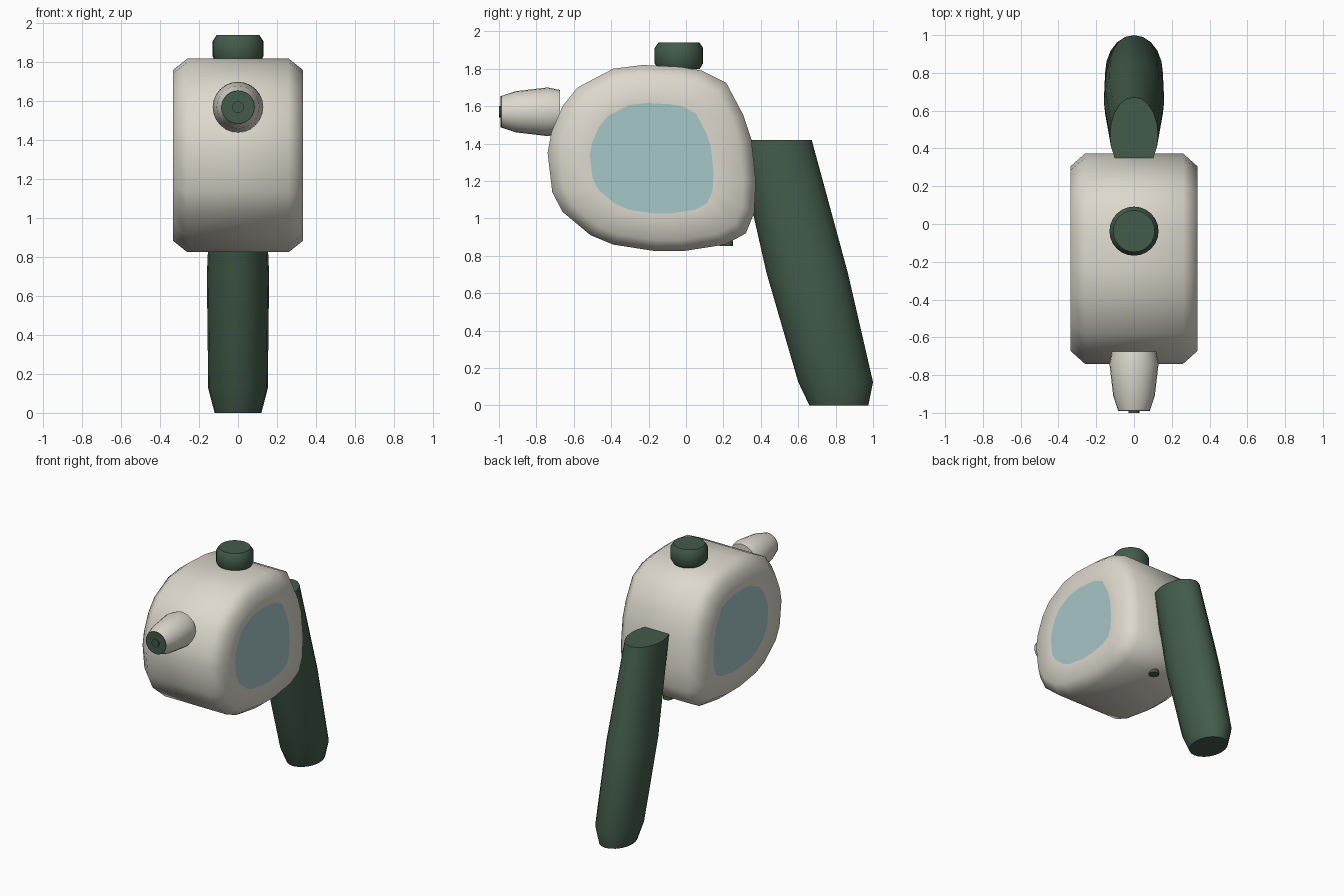
import bpy, bmesh, math
from mathutils import Vector, Matrix

if "Cube" in bpy.data.objects:
    bpy.data.objects.remove(bpy.data.objects["Cube"])


def material(name, rgb):
    m = bpy.data.materials.new(name)
    m.diffuse_color = (*rgb, 1.0)
    m.use_nodes = True
    m.node_tree.nodes["Principled BSDF"].inputs["Base Color"].default_value = m.diffuse_color
    return m


CREAM = material("cream", (0.72, 0.69, 0.61))
GREEN = material("dark green", (0.055, 0.105, 0.070))
TEAL = material("pale teal", (0.38, 0.57, 0.58))


def loft(name, rings, mats, angle=40, band_mat=None):
    """Skin a list of equal-length point rings and cap both ends."""
    bm = bmesh.new()
    loops = [[bm.verts.new(p) for p in r] for r in rings]
    n = len(loops[0])
    for a, b in zip(loops, loops[1:]):
        for i in range(n):
            j = (i + 1) % n
            bm.faces.new((a[i], a[j], b[j], b[i]))
    for cap in (loops[0], loops[-1]):
        f = bm.faces.new(cap)
        f.material_index = len(mats) - 1      # caps take the last material
    bmesh.ops.recalc_face_normals(bm, faces=bm.faces)
    me = bpy.data.meshes.new(name)
    bm.to_mesh(me)
    bm.free()
    for m in mats:
        me.materials.append(m)
    ob = bpy.data.objects.new(name, me)
    bpy.context.collection.objects.link(ob)
    bpy.ops.object.select_all(action='DESELECT')
    bpy.context.view_layer.objects.active = ob
    ob.select_set(True)
    bpy.ops.object.shade_smooth_by_angle(angle=math.radians(angle))
    return ob


def turned(name, profile, origin, axis, mat, n=24):
    """Round part from (radius, distance along axis) pairs."""
    rot = Vector(axis).to_track_quat('Z', 'Y').to_matrix().to_4x4()
    mx = Matrix.Translation(origin) @ rot
    rings = [[mx @ Vector((r * math.cos(2 * math.pi * i / n),
                           r * math.sin(2 * math.pi * i / n), d)) for i in range(n)]
             for r, d in profile]
    return loft(name, rings, [mat])


# Body: side profile (y, z) swept across x, chamfered, with an inset side window
outline = [(-.23, 1.82), (-.39, 1.80), (-.58, 1.70), (-.66, 1.60), (-.72, 1.46),
           (-.74, 1.35), (-.715, 1.14), (-.66, 1.035), (-.51, .91), (-.39, .86),
           (-.165, .825), (-.015, .825), (.21, .86), (.32, .92), (.365, 1.03),
           (.373, 1.20), (.35, 1.42), (.305, 1.555), (.215, 1.725), (.085, 1.79),
           (-.03, 1.81)]
CY, CZ = -.183, 1.32


def section(x, k):
    return [(x, CY + (y - CY) * k, CZ + (z - CZ) * k) for y, z in outline]


steps = [(.335, .594), (.335, .88), (.26, 1.0)]
loft("body", [section(-x, k) for x, k in steps] +
     [section(x, k) for x, k in reversed(steps)], [CREAM, TEAL], 60)

# Handle: leaning oval grip; (z, front y, back y, half width)
levels = [(0, .66, .975, .12), (.125, .60, 1.0, .153), (.71, .43, .865, .16),
          (1.42, .27, .672, .128)]
N = 20
rings = []
for z, y0, y1, w in levels:
    ring = []
    for i in range(N):
        a = 2 * math.pi * i / N
        ring.append((w * math.cos(a), (y0 + y1) / 2 + (y1 - y0) / 2 * math.sin(a), z))
    rings.append(ring)
loft("handle", rings, [GREEN], 45)

# Nozzle with dark tip and small outlet
turned("nozzle", [(.117, 0), (.13, .065), (.11, .235), (.085, .31)],
       (0, -.675, 1.57), (0, -1, 0), CREAM)
turned("nozzle_tip", [(.085, 0), (.085, .008)], (0, -.983, 1.57), (0, -1, 0), GREEN)
turned("nozzle_outlet", [(.03, 0), (.03, .011)], (0, -.989, 1.57), (0, -1, 0), GREEN, 16)

# Filler cap on top
turned("top_cap", [(.112, 0), (.13, .03), (.13, .11), (.11, .14)],
       (0, -.038, 1.80), (0, 0, 1), GREEN)

# Small plug under the body
turned("bottom_plug", [(.037, 0), (.037, .03)], (0, .215, .883), (0, 0, -1), GREEN, 16)
